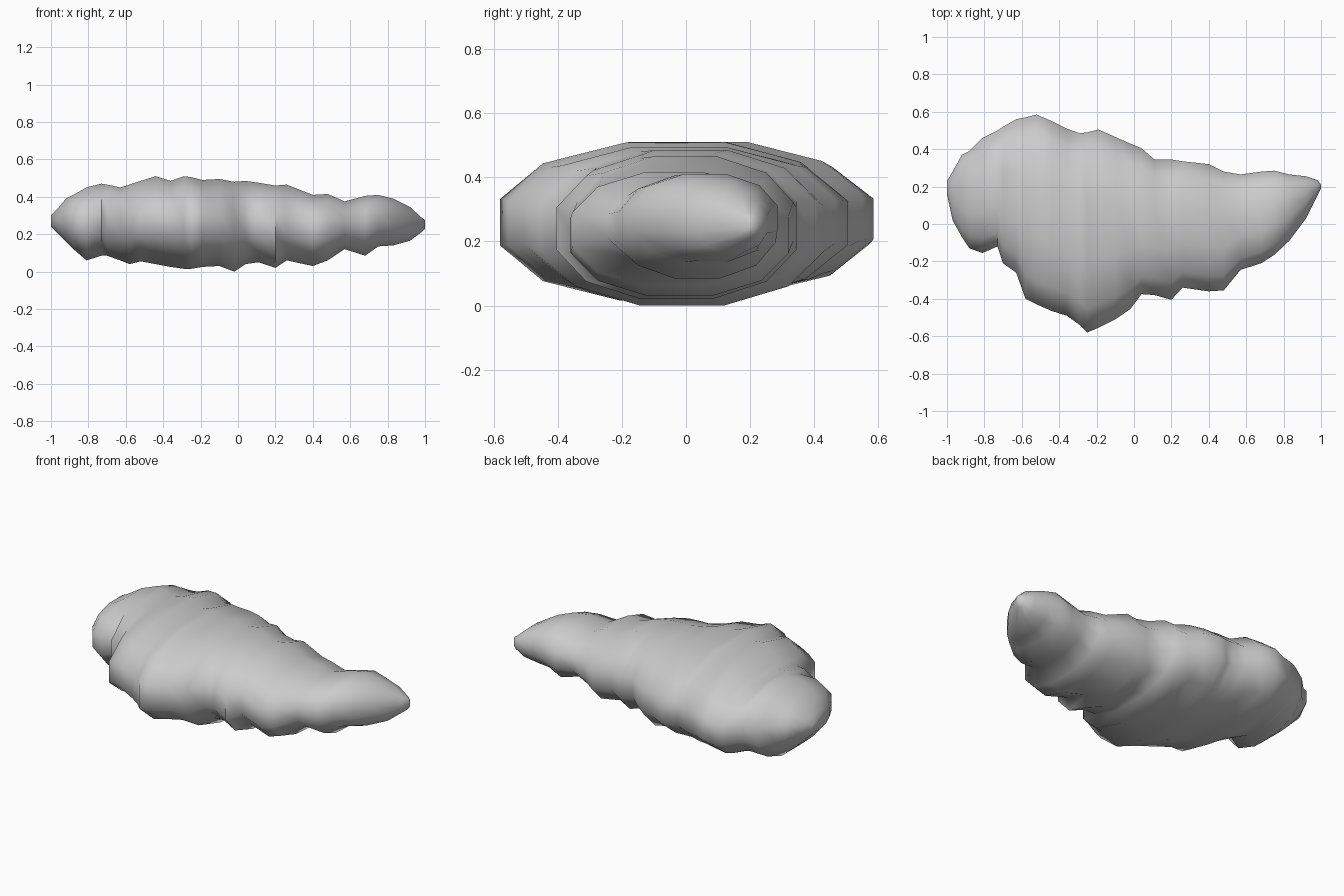
import bpy, bmesh, math

# Cross-section stations along the rock: x, y min, y max, z min, z max
STATIONS = [
    (-1.00, .16, .23, .24, .30),
    (-.97, .02, .28, .21, .33),
    (-.92, -.07, .37, .16, .39),
    (-.88, -.13, .39, .12, .41),
    (-.81, -.155, .46, .06, .45),
    (-.73, -.12, .50, .085, .47),
    (-.70, -.21, .52, .085, .465),
    (-.63, -.26, .56, .06, .45),
    (-.58, -.40, .57, .04, .465),
    (-.52, -.43, .585, .055, .485),
    (-.44, -.465, .55, .04, .51),
    (-.36, -.49, .51, .025, .485),
    (-.29, -.54, .485, .015, .51),
    (-.25, -.58, .49, .015, .505),
    (-.19, -.555, .505, .025, .49),
    (-.10, -.51, .465, .03, .495),
    (-.02, -.455, .43, 0, .48),
    (.04, -.375, .405, .04, .485),
    (.11, -.38, .345, .05, .475),
    (.20, -.405, .345, .02, .46),
    (.26, -.34, .335, .06, .465),
    (.40, -.36, .32, .03, .41),
    (.48, -.355, .28, .06, .415),
    (.57, -.245, .265, .12, .375),
    (.68, -.21, .28, .085, .405),
    (.75, -.165, .285, .135, .41),
    (.83, -.09, .265, .14, .39),
    (.92, .03, .255, .165, .345),
    (.98, .15, .235, .21, .29),
    (1.00, .19, .21, .23, .275),
]
SIDES = 12
ANGLES = [math.radians(15 + 360 / SIDES * k) for k in range(SIDES)]


def section(v):
    """Squarish twelve-sided section, normalised to reach -1..1."""
    u = v / math.cos(math.radians(15))
    return math.copysign(abs(u) ** 0.92, u)


# Loft the rock through the stations
bm = bmesh.new()
rings = []
for x, y0, y1, z0, z1 in STATIONS:
    rings.append([bm.verts.new((x,
                                (y0 + y1) / 2 + (y1 - y0) / 2 * section(math.cos(a)),
                                (z0 + z1) / 2 + (z1 - z0) / 2 * section(math.sin(a))))
                  for a in ANGLES])
for r, s in zip(rings, rings[1:]):
    for i in range(SIDES):
        j = (i + 1) % SIDES
        bm.faces.new((r[i], r[j], s[j], s[i]))
bm.faces.new(rings[0])
bm.faces.new(rings[-1])
bmesh.ops.recalc_face_normals(bm, faces=bm.faces)

mesh = bpy.data.meshes.new("rock")
bm.to_mesh(mesh)
bm.free()
rock = bpy.data.objects.new("rock", mesh)
bpy.context.collection.objects.link(rock)

# Smooth shading, keeping the deepest creases sharp
bpy.context.view_layer.objects.active = rock
rock.select_set(True)
bpy.ops.object.shade_smooth_by_angle(angle=math.radians(60))
